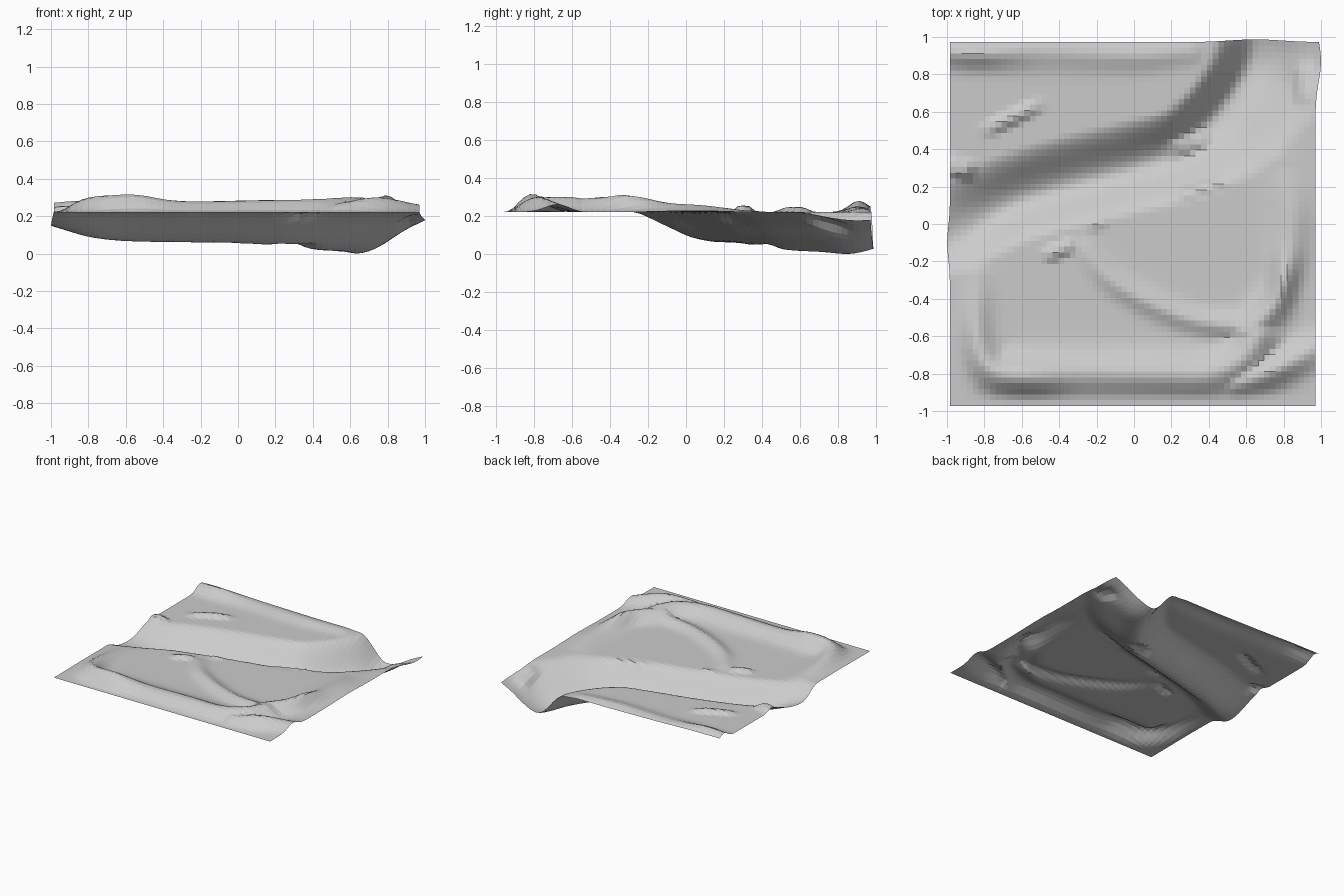
import bpy, bmesh, math
from mathutils import Vector

cube = bpy.data.objects.get("Cube")
if cube:
    bpy.data.objects.remove(cube, do_unlink=True)

PLAIN = 0.22
CELLS = 64


def smooth_path(points, steps=5):
    """Catmull-Rom through points whose trailing values are blended too."""
    pts = [Vector(p) for p in points]
    pts = [2 * pts[0] - pts[1]] + pts + [2 * pts[-1] - pts[-2]]
    out = []
    for a, b, c, d in zip(pts, pts[1:], pts[2:], pts[3:]):
        for i in range(steps):
            t = i / steps
            out.append(0.5 * (2 * b + (c - a) * t + (2 * a - 5 * b + 4 * c - d) * t**2
                              + (3 * b - a - 3 * c + d) * t**3))
    return out + [pts[-2]]


def nearest(path, x, y):
    """Distance, side (+1 is left of travel) and blended values on a path."""
    best = (1e9, 1, None)
    for a, b in zip(path, path[1:]):
        dx, dy = b[0] - a[0], b[1] - a[1]
        t = ((x - a[0]) * dx + (y - a[1]) * dy) / (dx * dx + dy * dy)
        p = a.lerp(b, min(1, max(0, t)))
        dist = math.hypot(x - p[0], y - p[1])
        if dist < best[0]:
            side = 1 if dx * (y - a[1]) - dy * (x - a[0]) > 0 else -1
            best = (dist, side, p)
    return best


def smoothstep(t):
    t = min(1, max(0, t))
    return t * t * (3 - 2 * t)


# River bed stations: x, y, (bed height, north bank width, south bank width)
def station(x, y, *values):
    return Vector((x, y) + values)


river = smooth_path([
    station(-1.1, -.13, .18, .36, .18), station(-.97, -.08, .145, .33, .2),
    station(-.8, .03, .09, .29, .22), station(-.6, .13, .066, .27, .23),
    station(-.3, .22, .06, .27, .24), station(0, .3, .055, .26, .25),
    station(.25, .39, .04, .24, .29), station(.42, .54, .02, .22, .38),
    station(.56, .72, .01, .22, .42), station(.64, .87, 0, .23, .45),
    station(.66, 1, .035, .24, .45)])

# Ridges: x, y, height, half width
ridges = [smooth_path([Vector(p) for p in ridge], 4) for ridge in (
    [(-.84, -.3, .02, .08), (-.84, -.6, .06, .08), (-.76, -.78, .085, .09),
     (-.55, -.81, .095, .1), (-.3, -.8, .06, .1), (.1, -.8, .065, .1),
     (.4, -.8, .07, .1), (.58, -.72, .08, .1), (.66, -.6, .08, .1)],
    [(.55, -.85, .05, .07), (.75, -.78, .08, .08), (.97, -.67, .04, .08)],
    [(.62, -.58, .07, .09), (.75, -.43, .08, .08), (.8, -.3, .09, .07),
     (.83, -.1, .05, .09), (.84, .1, .035, .1), (.8, .3, .01, .1)],
    [(-.25, -.15, .015, .06), (-.12, -.3, .03, .06), (.1, -.43, .035, .06),
     (.35, -.52, .035, .06), (.7, -.56, .05, .07)],
    [(-1, .92, .05, .07), (-.82, .91, .06, .07), (-.5, .92, .03, .08),
     (0, .9, .03, .07), (.3, .92, .02, .06)])]

# Small rocky mounds: x, y, length, width, height, angle
mounds = [(-.65, .57, .15, .035, .028, .45), (.3, .43, .11, .04, .03, .4),
          (-.4, -.14, .08, .035, .025, .4), (.36, .19, .14, .025, .015, .3),
          (-.93, .3, .07, .05, .035, -.3), (-.2, 0, .05, .03, .012, .2),
          (.9, .75, .04, .1, .025, .1)]


def height(x, y):
    dist, side, p = nearest(river, x, y)
    cut = 1 - smoothstep(dist / (p[3] if side > 0 else p[4]))
    z = PLAIN - (PLAIN - p[2]) * cut
    rise = 0
    for ridge in ridges:
        dist, _, p = nearest(ridge, x, y)
        rise = max(rise, p[2] * math.exp(-(dist / p[3]) ** 2))
    edge = smoothstep((y + .98) / .12)
    z += rise * edge * (1 - cut)
    for mx, my, length, width, h, angle in mounds:
        c, s = math.cos(angle), math.sin(angle)
        u = ((x - mx) * c + (y - my) * s) / length
        v = ((y - my) * c - (x - mx) * s) / width
        z += h * math.exp(-u**4 - v**4)
    return z


def bulge(value, centre, width):
    return math.exp(-((value - centre) / width) ** 2)


# Terrain sheet, with its rim pushed outward where the river crosses it
bm = bmesh.new()
bmesh.ops.create_grid(bm, x_segments=CELLS, y_segments=CELLS, size=1)
for v in bm.verts:
    x, y = v.co.x * .977 - .007, v.co.y * .972
    z = height(x, y)
    x += .03 * bulge(y, .87, .15) * bulge(x, .97, .06)
    x -= .015 * bulge(y, -.1, .12) * bulge(x, -.985, .06)
    y += .015 * bulge(x, .65, .2) * bulge(y, .97, .08)
    v.co = x, y, z
low = min(v.co.z for v in bm.verts)
for v in bm.verts:
    v.co.z -= low

mesh = bpy.data.meshes.new("terrain")
bm.to_mesh(mesh)
bm.free()
terrain = bpy.data.objects.new("terrain", mesh)
bpy.context.collection.objects.link(terrain)

# Plain grey ground
ground = bpy.data.materials.new("ground_grey")
ground.use_nodes = True
colour = (.6, .6, .6, 1)
ground.diffuse_color = colour
ground.node_tree.nodes["Principled BSDF"].inputs["Base Color"].default_value = colour
mesh.materials.append(ground)
